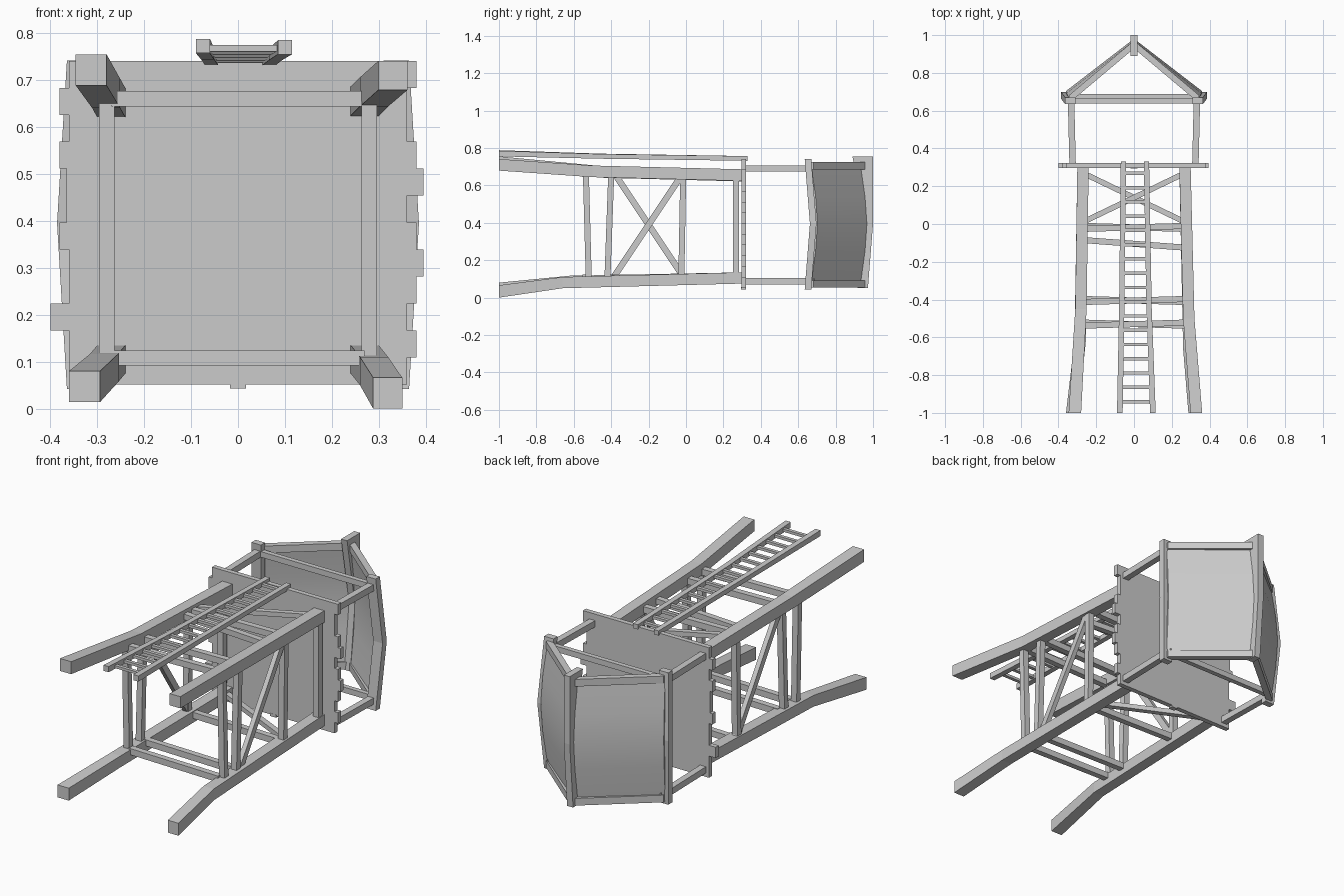
import bpy
from mathutils import Vector

cube = bpy.data.objects.get("Cube")
if cube:
    bpy.data.objects.remove(cube)

grey = bpy.data.materials.new("plain_grey")
grey.use_nodes = True
grey.diffuse_color = (0.6, 0.6, 0.6, 1)
grey.node_tree.nodes["Principled BSDF"].inputs["Base Color"].default_value = (0.6, 0.6, 0.6, 1)


def loft(name, rings):
    """Join four-cornered rings into a closed solid."""
    verts = [v for ring in rings for v in ring]
    faces = [(3, 2, 1, 0)]
    for r in range(len(rings) - 1):
        for i in range(4):
            j = (i + 1) % 4
            faces.append((r * 4 + i, r * 4 + j, r * 4 + 4 + j, r * 4 + 4 + i))
    last = len(verts) - 4
    faces.append((last, last + 1, last + 2, last + 3))
    mesh = bpy.data.meshes.new(name)
    mesh.from_pydata(verts, [], faces)
    mesh.materials.append(grey)
    obj = bpy.data.objects.new(name, mesh)
    bpy.context.collection.objects.link(obj)
    bpy.ops.object.select_all(action='DESELECT')
    obj.select_set(True)
    bpy.context.view_layer.objects.active = obj
    bpy.ops.object.mode_set(mode='EDIT')
    bpy.ops.mesh.select_all(action='SELECT')
    bpy.ops.mesh.normals_make_consistent(inside=False)
    bpy.ops.object.mode_set(mode='OBJECT')
    return obj


def beam(name, axis, points, *sizes):
    """Timber along an axis; one section size for all points, or one each."""
    a, b = [i for i in range(3) if i != axis]
    rings = []
    for n, p in enumerate(points):
        w, h = sizes[min(n, len(sizes) - 1)]
        ring = []
        for s, t in ((-1, -1), (1, -1), (1, 1), (-1, 1)):
            v = Vector(p)
            v[a] += s * w / 2
            v[b] += t * h / 2
            ring.append(v)
        rings.append(ring)
    return loft(name, rings)


X, Y, Z = 0, 1, 2
LOW, HIGH = 0.105, 0.655

# Bent legs
beam("leg_upper_right", Y, [(-.313, -1, .722), (-.281, -.45, .672), (-.27, .3, .652)], (.066, .066), (.06, .062))
beam("leg_upper_left", Y, [(.33, -1, .71), (.29, -.5, .675), (.27, .3, .655)], (.062, .062), (.06, .062))
beam("leg_lower_right", Y, [(-.327, -1, .047), (-.285, -.62, .087), (-.27, .3, .105)], (.066, .066), (.06, .06))
beam("leg_lower_left", Y, [(.319, -1, .033), (.29, -.66, .08), (.27, .3, .105)], (.062, .066), (.06, .06))

# Bracing on the two sides
for side, s in (("right", -1), ("left", 1)):
    x = s * .28
    for y0, y1 in ((-.52, -.535), (-.42, -.4), (-.025, -.015), (.268, .268)):
        beam("side_strut_" + side, Z, [(x, y0, LOW), (x, y1, HIGH)], (.033, .032))
    beam("side_diagonal_" + side, Z, [(x, -.2 - s * .18, .12), (x, -.2 + s * .17, .645)], (.025, .04))

# Cross bars and diagonals on the two wide faces
for face, z, tilt in (("upper", .66, 1), ("lower", .108, -1)):
    for y in (-.53, -.405, -.018):
        beam("cross_bar_" + face, X, [(-.27, y - tilt * .008, z), (.27, y + tilt * .008, z)], (.032, .033))
    beam("cross_diagonal_" + face, X, [(-.26, .14 - tilt * .125, z), (.26, .14 + tilt * .125, z)], (.032, .025))
beam("tilted_bar", X, [(-.27, -.085, .66), (.27, -.125, .66)], (.032, .03))

# Plank deck with ragged ends
left_ends = [.36, .38, .36, .38, .395, .38, .36, .395, .38, .36, .36, .38]
right_ends = [.36, .36, .4, .36, .36, .38, .365, .365, .38, .36, .38, .36]
for i, (l, r) in enumerate(zip(left_ends, right_ends)):
    z = .08 + i * .0575
    beam("deck_plank", X, [(-r, .309, z), (l, .309, z)], (.026, .0575))
beam("deck_peg", Y, [(0, .295, .05), (0, .322, .05)], (.035, .015))

# Ladder
beam("ladder_rail_right", Y, [(-.075, -1, .773), (-.065, -.45, .757), (-.056, .33, .744)], (.03, .03), (.028, .025))
beam("ladder_rail_left", Y, [(.1, -1, .77), (.08, -.45, .755), (.066, .33, .744)], (.03, .03), (.028, .025))
for i in range(17):
    y = -.94 + i * .0755
    z = .768 - .025 * i / 16
    beam("ladder_rung", X, [(-.07, y, z), (.09 - .0018 * i, y, z)], (.018, .014))

# Posts and gable frames
for end, z, tie_y in (("upper", .69, .652), ("lower", .088, .675)):
    for s in (-1, 1):
        beam("post_" + end, Y, [(s * .325, .315, z), (s * .333, .65, z)], (.034, .034))
        beam("rafter_" + end, X, [(s * .345, .66, z + .015 * (1 if z > .4 else -1)),
                                  (0, .95, z + .015 * (1 if z > .4 else -1))], (.042, .038))
    beam("tie_beam_" + end, X, [(-.335, tie_y, z), (.335, tie_y, z)], (.026, .03))

# Eaves, ridge and bulging roof panels
for side, s in (("right", -1), ("left", 1)):
    beam("eave_" + side, Z, [(s * .337, .652, .042), (s * .358, .68, .395), (s * .337, .652, .742)],
         (.055, .035))
    rings = []
    for z, out, lift in ((.06, 0, 0), (.25, .012, .026), (.395, .016, .036), (.54, .012, .026), (.72, 0, 0)):
        eave, ridge = .345 + out, .01
        low, top = .655 + lift, .925 + lift
        rings.append([(s * eave, low, z), (s * ridge, top, z),
                      (s * ridge, top + .012, z), (s * eave, low + .012, z)])
    loft("roof_panel_" + side, rings)
    bpy.ops.object.shade_smooth_by_angle()
beam("ridge", Z, [(0, .945, .05), (0, .978, .395), (0, .945, .755)], (.035, .055), (.035, .044), (.035, .11))
